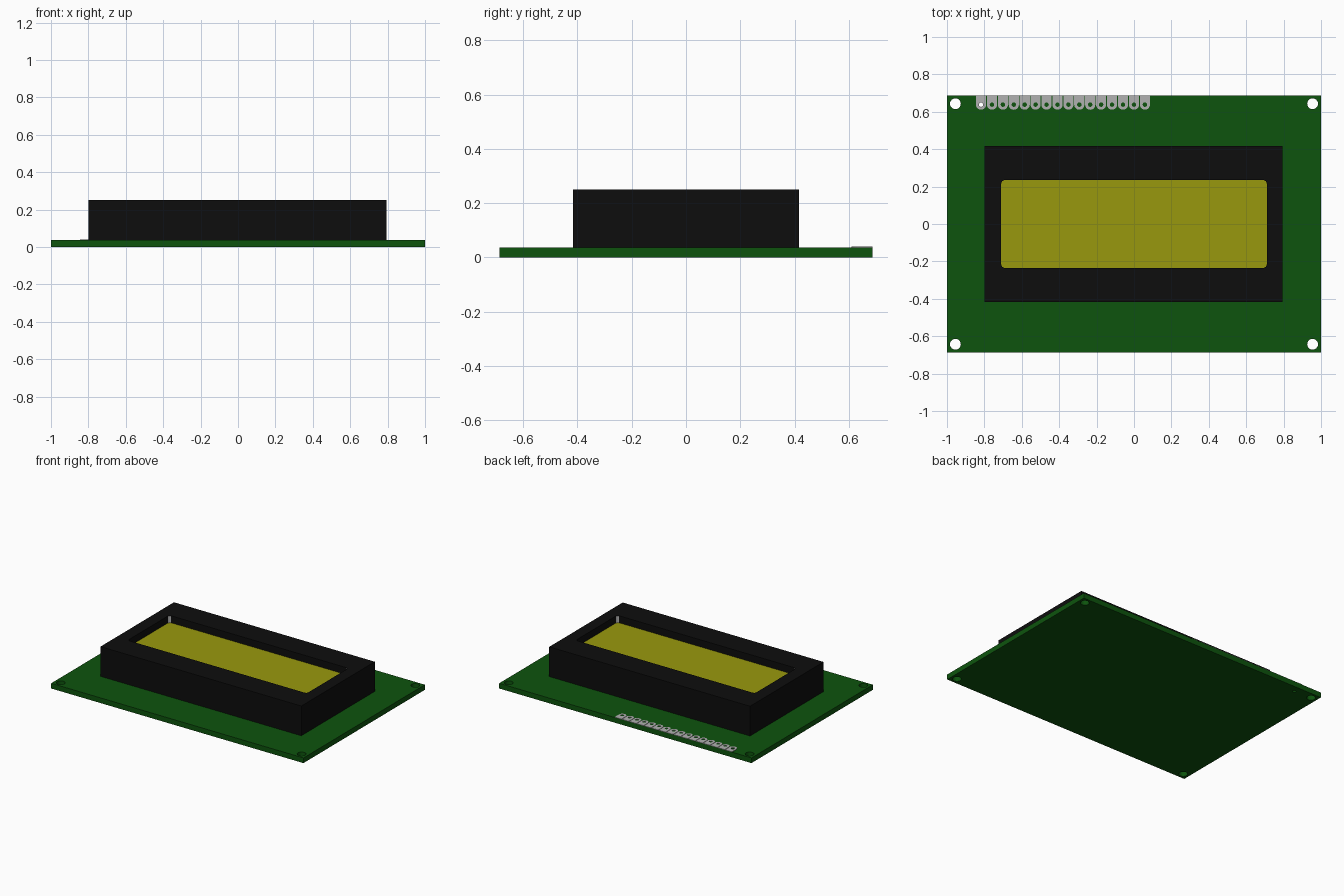
import bpy, bmesh
from math import sin, cos, pi

cube = bpy.data.objects.get("Cube")
if cube:
    bpy.data.objects.remove(cube, do_unlink=True)


def material(name, color):
    m = bpy.data.materials.new(name)
    m.use_nodes = True
    m.diffuse_color = (*color, 1)
    m.node_tree.nodes["Principled BSDF"].inputs["Base Color"].default_value = (*color, 1)
    return m


green = material("board green", (0.004, 0.088, 0.004))
black = material("bezel black", (0.004, 0.004, 0.004))
yellow = material("screen yellow", (0.318, 0.318, 0.004))
silver = material("pad silver", (0.44, 0.44, 0.44))


def arc(cx, cy, r, start, end, n):
    return [(cx + r * cos(start + (end - start) * i / n),
             cy + r * sin(start + (end - start) * i / n)) for i in range(n + 1)]


def circle(cx, cy, r, n=24):
    return arc(cx, cy, r, 0, 2 * pi, n)[:-1]


def rect(w, h, cx=0):
    return [(cx - w, -h), (cx + w, -h), (cx + w, h), (cx - w, h)]


def rounded_rect(w, h, r):
    pts = []
    for i, (sx, sy) in enumerate([(1, 1), (-1, 1), (-1, -1), (1, -1)]):
        pts += arc(sx * (w - r), sy * (h - r), r, i * pi / 2, (i + 1) * pi / 2, 6)
    return pts


def plate(name, outlines, z0, z1, *mats):
    """Extrude a filled outline; later outlines become holes."""
    curve = bpy.data.curves.new(name, "CURVE")
    curve.dimensions = "2D"
    curve.fill_mode = "BOTH"
    curve.extrude = (z1 - z0) / 2
    for pts in outlines:
        s = curve.splines.new("POLY")
        s.points.add(len(pts) - 1)
        for p, (x, y) in zip(s.points, pts):
            p.co = (x, y, 0, 1)
        s.use_cyclic_u = True
    helper = bpy.data.objects.new(name + " outline", curve)
    bpy.context.collection.objects.link(helper)
    bpy.context.view_layer.update()
    graph = bpy.context.evaluated_depsgraph_get()
    mesh = bpy.data.meshes.new_from_object(helper.evaluated_get(graph))
    bpy.data.objects.remove(helper, do_unlink=True)

    bm = bmesh.new()
    bm.from_mesh(mesh)
    bmesh.ops.remove_doubles(bm, verts=bm.verts, dist=1e-5)
    bmesh.ops.recalc_face_normals(bm, faces=bm.faces)
    bmesh.ops.translate(bm, verts=bm.verts, vec=(0, 0, (z0 + z1) / 2))
    for f in bm.faces:
        f.smooth = False
        f.material_index = 0
    bm.to_mesh(mesh)
    bm.free()
    mesh.materials.clear()
    for m in mats:
        mesh.materials.append(m)
    mesh.name = name
    obj = bpy.data.objects.new(name, mesh)
    bpy.context.collection.objects.link(obj)
    return obj


BOARD_TOP = 0.037
EDGE = 0.687
PAD_Y, PAD_R, HOLE_R = 0.638, 0.0272, 0.012
pad_xs = [-0.818 + 0.0584 * i for i in range(16)]

# Circuit board with four mounting holes and the first pin hole
holes = [circle(sx * 0.955, sy * 0.643, 0.029) for sx in (-1, 1) for sy in (-1, 1)]
holes.append(circle(pad_xs[0], PAD_Y, HOLE_R, 12))
plate("circuit_board", [rect(1, EDGE)] + holes, 0, BOARD_TOP, green)

# Bezel frame around a rounded window, with bright window corners
bezel = plate("bezel", [rect(0.796, 0.416, -0.003), rounded_rect(0.71, 0.235, 0.02)],
              BOARD_TOP, 0.25, black, silver)
for face in bezel.data.polygons:
    n = face.normal
    if min(abs(n.x), abs(n.y)) > 0.3:
        face.material_index = 1

# Recessed display panel
plate("screen", [rounded_rect(0.71, 0.235, 0.02)], BOARD_TOP, 0.2, yellow)

# Row of solder pads along the back edge
for i, x in enumerate(pad_xs):
    outline = arc(x, PAD_Y, PAD_R, pi, 2 * pi, 10) + [(x + PAD_R, EDGE), (x - PAD_R, EDGE)]
    plate(f"solder_pad_{i + 1}", [outline, circle(x, PAD_Y, HOLE_R, 12)],
          BOARD_TOP, BOARD_TOP + 0.003, silver)
